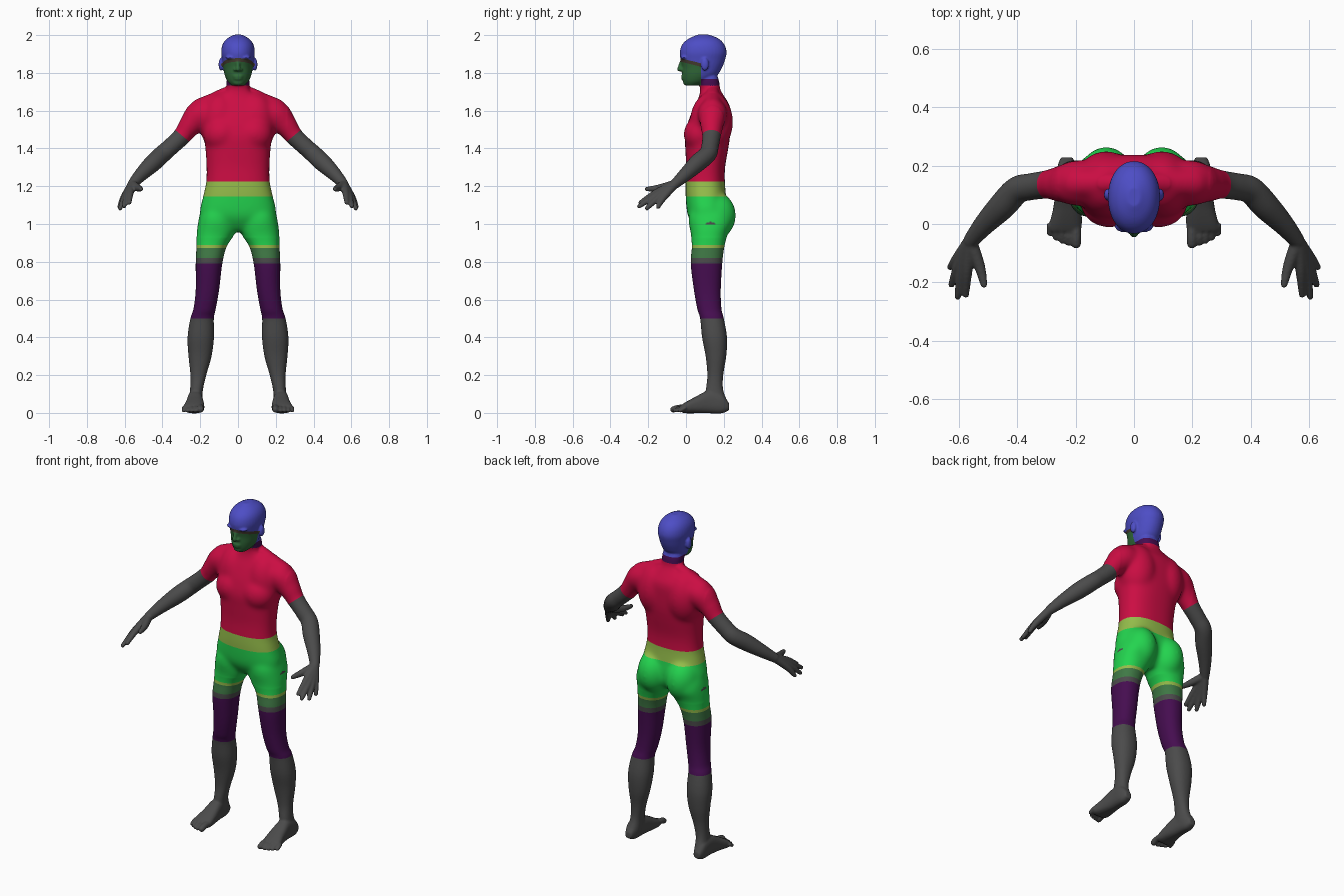
import bpy, bmesh, math
from mathutils import Vector, Matrix

if "Cube" in bpy.data.objects:
    bpy.data.objects.remove(bpy.data.objects["Cube"])

COLOURS = {
    "grey": (0.07, 0.07, 0.07),
    "crimson": (0.6, 0.004, 0.056),
    "olive": (0.3, 0.51, 0.07),
    "bright green": (0.017, 0.66, 0.078),
    "muted green": (0.05, 0.19, 0.06),
    "purple": (0.06, 0.004, 0.08),
    "blue": (0.075, 0.075, 0.56),
    "face green": (0.03, 0.14, 0.04),
    "brown": (0.06, 0.045, 0.03),
}
NAMES = list(COLOURS)
bm = bmesh.new()


def spline(rows, steps=5):
    """Smooth curve through rows of numbers."""
    rows = [Vector(r) for r in rows]
    out = []
    for i in range(len(rows) - 1):
        p, q = rows[i], rows[i + 1]
        a = rows[max(i - 1, 0)]
        b = rows[min(i + 2, len(rows) - 1)]
        for k in range(steps):
            t = k / steps
            out.append(p + (q - a) * (t / 2) + (a * 2 - p * 5 + q * 4 - b) * (t * t / 2)
                       + (p * 3 - a - q * 3 + b) * (t ** 3 / 2))
    return out + [rows[-1]]


def skin(rings):
    """Closed surface through equal rings of points."""
    loops = [[bm.verts.new(p) for p in ring] for ring in rings]
    n = len(loops[0])
    faces = [bm.faces.new(loops[0]), bm.faces.new(loops[-1])]
    for lo, hi in zip(loops, loops[1:]):
        for i in range(n):
            j = (i + 1) % n
            faces.append(bm.faces.new((lo[i], lo[j], hi[j], hi[i])))
    bmesh.ops.recalc_face_normals(bm, faces=faces)


def oval(power, n=36):
    for i in range(n):
        c, s = math.cos(math.tau * i / n), math.sin(math.tau * i / n)
        yield (math.copysign(abs(c) ** (2 / power), c),
               math.copysign(abs(s) ** (2 / power), s))


def loft(rows, side=1, along_y=False, power=2.2):
    """Rows: position, then low and high limits in both cross directions."""
    rings = []
    for t, a, b, c, d in spline(rows):
        ring = []
        for u, v in oval(power):
            x = side * ((a + b) / 2 + u * (b - a) / 2)
            w = (c + d) / 2 + v * (d - c) / 2
            ring.append((x, t, w) if along_y else (x, w, t))
        rings.append(ring)
    skin(rings)


def ball(centre, radii, side=1):
    x, y, z = centre
    bmesh.ops.create_uvsphere(
        bm, u_segments=24, v_segments=16, radius=1,
        matrix=Matrix.Translation((side * x, y, z)) @ Matrix.Diagonal((*radii, 1)))


def tube(rows, side=1):
    """Rows: centre and radius; rounded far end."""
    path = [Vector((side * x, y, z, r)) for x, y, z, r in spline(rows)]
    rings = []
    for i, p in enumerate(path):
        way = (path[min(i + 1, len(path) - 1)] - path[max(i - 1, 0)]).xyz
        turn = way.to_track_quat('Z', 'Y')
        rings.append([p.xyz + turn @ Vector((u * p.w, v * p.w, 0)) for u, v in oval(2, 24)])
    skin(rings)
    ball(path[-1].xyz, [path[-1].w] * 3)


# Torso and neck
torso = [(.96, .06, .07, .17), (.99, .13, .04, .2), (1.05, .2, .008, .22),
         (1.15, .184, -.002, .212), (1.22, .169, -.002, .206), (1.3, .167, .001, .207),
         (1.4, .173, -.004, .224), (1.47, .182, -.006, .234), (1.55, .187, .014, .237),
         (1.62, .172, .043, .234), (1.67, .112, .067, .207), (1.71, .065, .075, .183),
         (1.76, .06, .068, .174), (1.8, .05, .08, .16)]
loft([(z, -w, w, f, b) for z, w, f, b in torso], power=2.4)

# Head and face
head = [(1.732, .032, .0, .06), (1.755, .055, -.014, .12), (1.79, .071, -.02, .168),
        (1.83, .078, -.021, .192), (1.87, .084, -.029, .207), (1.91, .089, -.033, .215),
        (1.95, .082, -.02, .203), (1.98, .06, .012, .175), (2.002, .022, .06, .125)]
loft([(z, -w, w, f, b) for z, w, f, b in head], power=2.1)
tube([(0, -.018, 1.875, .008), (0, -.028, 1.845, .01), (0, -.034, 1.82, .013)])
ball((0, -.014, 1.782), (.028, .013, .008))
ball((0, -.012, 1.769), (.025, .013, .008))
ball((0, .005, 1.75), (.03, .021, .018))

for s in (1, -1):
    ball((.014, -.022, 1.817), (.01, .013, .009), s)
    ball((.035, -.008, 1.882), (.032, .021, .01), s)
    ball((.09, .1, 1.845), (.013, .021, .034), s)

    # Chest, shoulder blade, seat and neck muscle
    ball((.085, .075, 1.475), (.1, .088, .095), s)
    ball((.095, .135, 1.54), (.11, .115, .16), s)
    ball((.095, .148, 1.045), (.098, .117, .13), s)
    tube([(.035, .14, 1.705, .032), (.12, .14, 1.655, .045), (.2, .14, 1.612, .055)], s)

    # Leg
    loft([(1.1, .04, .18, .04, .21), (1.05, .012, .203, .015, .24), (1, .01, .213, .015, .245),
          (.95, .016, .219, .025, .222), (.88, .06, .22, .031, .203), (.79, .083, .224, .025, .192),
          (.65, .1, .224, .042, .184), (.55, .118, .236, .06, .188), (.5, .128, .252, .075, .2),
          (.4, .127, .267, .085, .217), (.3, .14, .262, .104, .213), (.2, .168, .252, .113, .197),
          (.12, .186, .254, .105, .197), (.05, .19, .262, .1, .222), (.01, .2, .25, .12, .215)], s)

    # Foot and toes
    loft([(.228, .21, .25, .015, .05), (.19, .195, .263, -.002, .1), (.12, .188, .267, -.002, .118),
          (.05, .18, .277, -.002, .085), (.0, .178, .289, -.002, .058),
          (-.025, .182, .288, .003, .042)], s, along_y=True, power=2.6)
    for i in range(5):
        r = .0105 if i else .017
        x = .201 + .021 * i + (.003 if i else -.003)
        tip = -.067 + .0022 * i * i
        tube([(x, .0, .03, r), (x, tip + .025, .026, r), (x, tip, r + .001, r)], s)

    # Arm
    tube([(.12, .14, 1.59, .07), (.195, .14, 1.58, .079), (.25, .137, 1.525, .062),
          (.295, .135, 1.467, .049), (.355, .127, 1.41, .046), (.4, .115, 1.37, .047),
          (.45, .062, 1.323, .047), (.51, .0, 1.265, .037), (.556, -.055, 1.215, .027)], s)

    # Hand: thumb, then four fingers fanning out of the palm
    wrist = (.56, -.06, 1.21, .024)
    tube([wrist, (.528, -.145, 1.19, .019), (.513, -.207, 1.185, .012)], s)
    for base, tip in (((.57, -.16, 1.165), (.575, -.242, 1.113)),
                      ((.587, -.157, 1.152), (.603, -.248, 1.094)),
                      ((.6, -.143, 1.142), (.624, -.207, 1.083)),
                      ((.606, -.12, 1.138), (.628, -.148, 1.09))):
        tube([wrist, (*base, .018), (*tip, .0115)], s)

# Fuse all volumes into one smooth skin
mesh = bpy.data.meshes.new("body")
bm.to_mesh(mesh)
bm.free()
body = bpy.data.objects.new("body", mesh)
bpy.context.collection.objects.link(body)
fuse = body.modifiers.new("Fuse", 'REMESH')
fuse.mode = 'VOXEL'
fuse.voxel_size = 0.0055
soften = body.modifiers.new("Soften", 'SMOOTH')
soften.factor = 0.5
soften.iterations = 4
graph = bpy.context.evaluated_depsgraph_get()
fused = bpy.data.meshes.new_from_object(body.evaluated_get(graph))
body.modifiers.clear()
body.data = fused
fused.name = "body"

# One material for each colour
fused.materials.clear()
for name, rgb in COLOURS.items():
    mat = bpy.data.materials.new(name)
    mat.use_nodes = True
    mat.diffuse_color = (*rgb, 1)
    shader = mat.node_tree.nodes["Principled BSDF"]
    shader.inputs["Base Color"].default_value = (*rgb, 1)
    shader.inputs["Roughness"].default_value = 0.7
    fused.materials.append(mat)

# Borders between colours
SLEEVE, SLEEVE_WAY = Vector((.295, .135, 1.467)), Vector((.64, 0, -.77))
BROW, CHEEK = Vector((0, -.03, 1.878)), Vector((0, -.03, 1.86))
BROW_WAY = Vector((0, .25, 1))
BANDS = [(.5, "grey"), (.79, "purple"), (.82, "grey"), (.873, "muted green"), (.89, "olive"),
         (1.145, "bright green"), (1.225, "olive"), (1.732, "crimson")]
NAPE, FACE_BACK = 1.768, .08


def colour_at(p):
    q = Vector((abs(p.x), p.y, p.z))
    if q.x > .21 and q.z > 1 and (q - SLEEVE).dot(SLEEVE_WAY) > 0:
        return "grey"
    for top, name in BANDS:
        if p.z < top:
            return name
    if p.y < FACE_BACK:
        if (p - CHEEK).dot(BROW_WAY) < 0:
            return "face green"
        return "brown" if (p - BROW).dot(BROW_WAY) < 0 else "blue"
    return "purple" if p.z < NAPE else "blue"


cuts = [(Vector((0, 0, z)), Vector((0, 0, 1))) for z in [b[0] for b in BANDS] + [NAPE]]
cuts += [(BROW, BROW_WAY), (CHEEK, BROW_WAY), (Vector((0, FACE_BACK, 0)), Vector((0, 1, 0)))]
for s in (1, -1):
    flip = Vector((s, 1, 1))
    cuts.append((SLEEVE * flip, SLEEVE_WAY * flip))

# Blend the muscles of the trunk, then cut along the borders and colour each face
bm = bmesh.new()
bm.from_mesh(fused)
trunk = [v for v in bm.verts if abs(v.co.x) < .26 and .93 < v.co.z < 1.7]
for _ in range(40):
    bmesh.ops.smooth_vert(bm, verts=trunk, factor=0.5,
                          use_axis_x=True, use_axis_y=True, use_axis_z=True)
for point, way in cuts:
    bmesh.ops.bisect_plane(bm, geom=bm.verts[:] + bm.edges[:] + bm.faces[:],
                           dist=0.0003, plane_co=point, plane_no=way)
for face in bm.faces:
    face.material_index = NAMES.index(colour_at(face.calc_center_median()))
    face.smooth = True
bm.to_mesh(fused)
bm.free()
